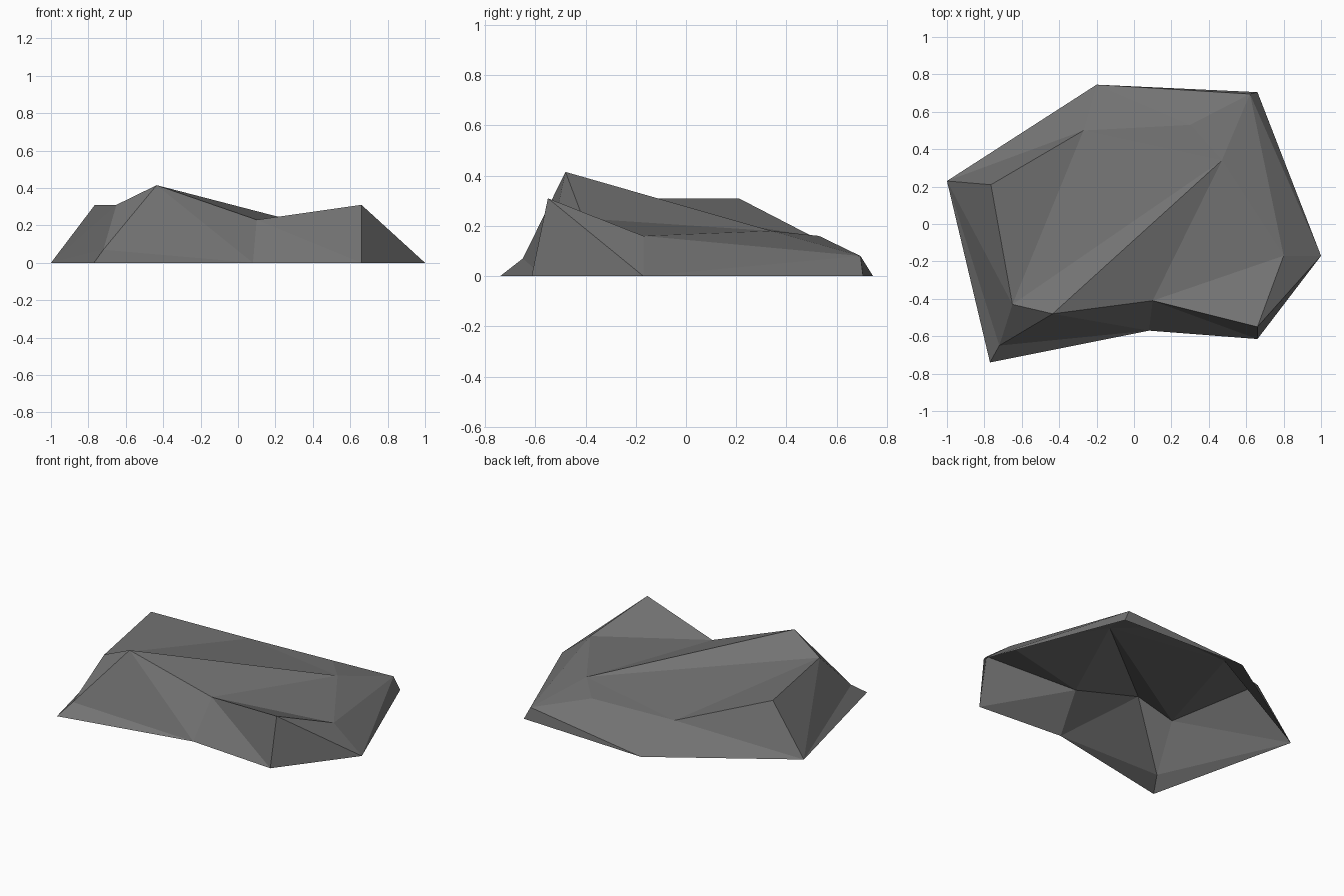
import bpy

if "Cube" in bpy.data.objects:
    bpy.data.objects.remove(bpy.data.objects["Cube"])

# Ground outline of the rock, anticlockwise from the left (all at z = 0)
ground = {
    "A": (-1.0, 0.23), "B": (-0.77, -0.74), "C": (0.08, -0.57), "D": (0.66, -0.615),
    "E": (1.0, -0.17), "F": (0.66, 0.705), "G": (-0.20, 0.745),
}
# Raised corners of the facets
raised = {
    "a": (-0.765, 0.21, 0.31), "b": (-0.65, -0.43, 0.31), "c": (-0.435, -0.48, 0.415),
    "d": (0.10, -0.41, 0.23), "e": (0.66, -0.55, 0.31), "f": (0.80, -0.17, 0.16),
    "h": (0.47, 0.34, 0.18), "i": (0.62, 0.695, 0.08), "j": (-0.27, 0.50, 0.16),
    "k": (0.30, 0.53, 0.16), "l": (-0.72, -0.65, 0.07),
}
# Each facet is named by its corners; the shell is open underneath
facets = ("ABl Alb Aba BCl lCc lcb cCd CDd Dde DEe eEf EFi Eif FGi "   # sides
          "Gki Gjk GAj Aaj abj bhj bch cdh dfh def fih hik hkj").split()  # back slope and top

points = {n: (x, y, 0.0) for n, (x, y) in ground.items()} | raised
index = {name: n for n, name in enumerate(points)}

mesh = bpy.data.meshes.new("rock")
mesh.from_pydata(list(points.values()), [], [[index[p] for p in f] for f in facets])

# Make every facet face upward or outward
for poly in mesh.polygons:
    n, c = poly.normal, poly.center
    outward = n.z if abs(n.z) > 0.05 else n.x * c.x + n.y * c.y
    if outward < 0:
        poly.flip()
mesh.update()

stone = bpy.data.materials.new("dark grey stone")
stone.diffuse_color = (0.17, 0.17, 0.17, 1)
stone.use_nodes = True
stone.node_tree.nodes["Principled BSDF"].inputs["Base Color"].default_value = stone.diffuse_color
mesh.materials.append(stone)

rock = bpy.data.objects.new("rock", mesh)
bpy.context.collection.objects.link(rock)
